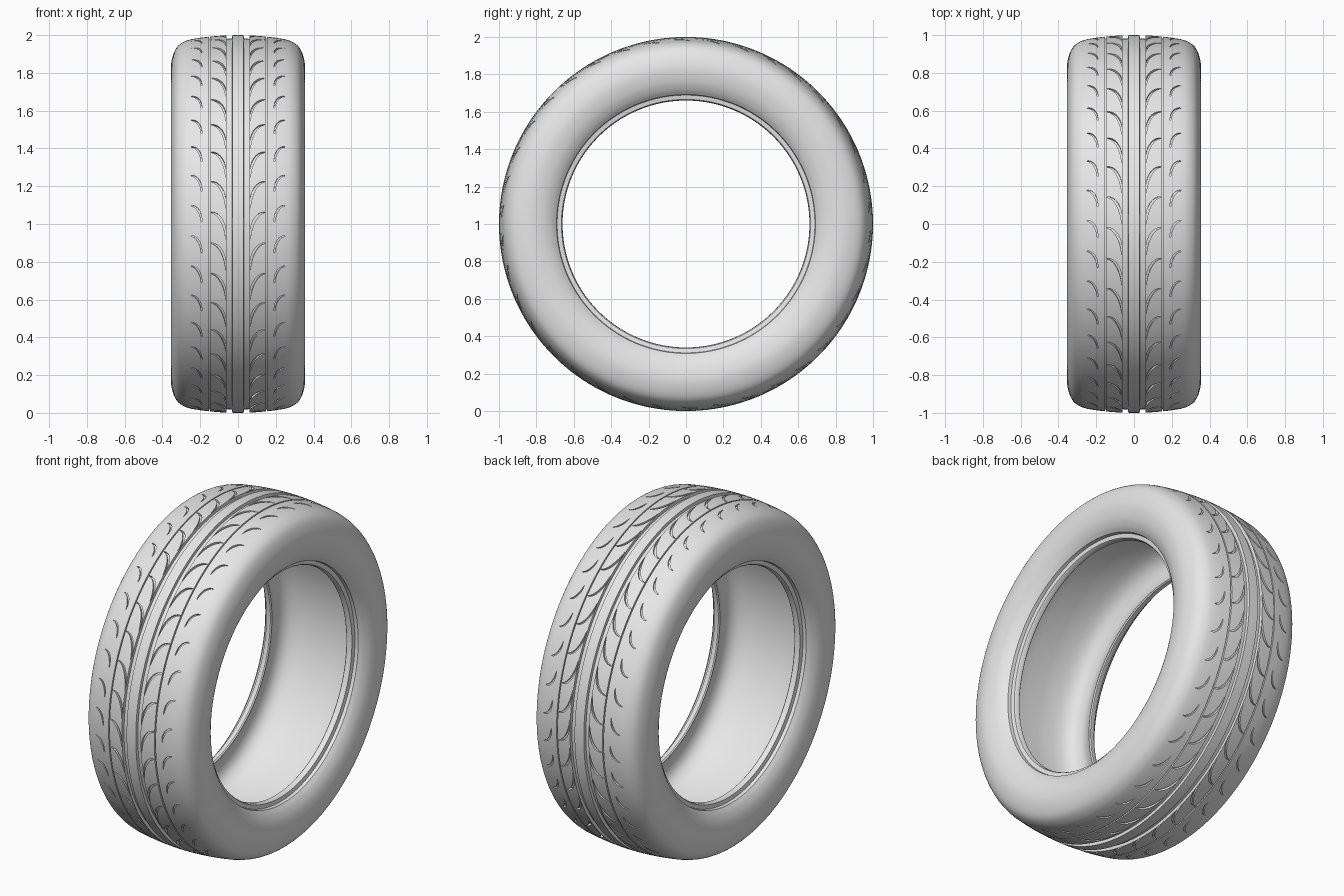
import bpy, bmesh
from math import sin, cos, pi, radians
from mathutils import Vector

cube = bpy.data.objects.get("Cube")
if cube:
    bpy.data.objects.remove(cube, do_unlink=True)

REPEATS = 38             # tread pattern repeats around the tyre
SEGMENTS = REPEATS * 5


def crown(x):
    """Radius of the slightly domed tread at width x."""
    return 1.0 - 0.35 * x * x


def around(x, r, angle):
    """Point on the wheel, angle 0 at the front and rising."""
    return (x, -r * cos(angle), 1 + r * sin(angle))


def smooth_path(points, steps=4):
    """Catmull-Rom curve through the points."""
    p = [Vector(q) for q in points]
    p = [2 * p[0] - p[1]] + p + [2 * p[-1] - p[-2]]
    out = []
    for a, b, c, d in zip(p, p[1:], p[2:], p[3:]):
        for i in range(steps):
            t = i / steps
            out.append(tuple(0.5 * (2 * b + (c - a) * t
                                    + (2 * a - 5 * b + 4 * c - d) * t ** 2
                                    + (3 * b - a - 3 * c + d) * t ** 3)))
    return out + [tuple(p[-2])]


def finish(bm, name):
    bmesh.ops.recalc_face_normals(bm, faces=bm.faces)
    mesh = bpy.data.meshes.new(name)
    bm.to_mesh(mesh)
    bm.free()
    obj = bpy.data.objects.new(name, mesh)
    bpy.context.collection.objects.link(obj)
    return obj


# Tread half profile, with a wide and a narrow groove running round
half = [(0, crown(0))]
for x0, x1, depth in ((0.03, 0.061, 0.018), (0.147, 0.154, 0.009)):
    half += [(x0, crown(x0)), (x0 + 0.001, crown(x0) - depth),
             (x1 - 0.001, crown(x1) - depth), (x1, crown(x1))]
    half.append((x1 + 0.04, crown(x1 + 0.04)))

# Shoulder and bulging sidewall
half += smooth_path([(0.245, 0.979), (0.285, 0.966), (0.322, 0.938),
                     (0.345, 0.89), (0.355, 0.83), (0.345, 0.765),
                     (0.325, 0.72), (0.303, 0.692)])
# Stepped bead
half += [(0.284, 0.689), (0.28, 0.666), (0.272, 0.661), (0.25, 0.66)]
# Inner cavity
half += smooth_path([(0.244, 0.666), (0.265, 0.71), (0.275, 0.76),
                     (0.255, 0.815), (0.2, 0.85), (0.1, 0.867), (0, 0.87)])
profile = half + [(-x, r) for x, r in half[-2:0:-1]]

# Tyre body: the closed profile turned around the axle
bm = bmesh.new()
rings = [[bm.verts.new(around(x, r, 2 * pi * k / SEGMENTS)) for x, r in profile]
         for k in range(SEGMENTS)]
n = len(profile)
for k, ring in enumerate(rings):
    following = rings[(k + 1) % SEGMENTS]
    for j in range(n):
        i = (j + 1) % n
        bm.faces.new((ring[j], ring[i], following[i], following[j]))
tyre = finish(bm, "tyre")


def add_sipe(bm, side, angle, x_out, x_in, top, bottom, width, depth):
    """Curved, tapering cutter: a quarter ellipse swept across the tread."""
    steps, last = 8, None
    for k in range(steps + 1):
        a = pi / 2 * k / steps
        w = 0.0012 + width / 2 * sin(pi * k / steps)
        section = []
        for offset, outer in ((-w, False), (w, False), (w, True), (-w, True)):
            x = x_out - (x_out - x_in + offset) * sin(a)
            s = bottom + (top - bottom + offset) * cos(a)
            r = 1.03 if outer else crown(x) - depth
            section.append(bm.verts.new(around(side * x, r, angle + s)))
        if last:
            for j in range(4):
                i = (j + 1) % 4
                bm.faces.new((last[j], last[i], section[i], section[j]))
        else:
            bm.faces.new(section)
        last = section
    bm.faces.new(last[::-1])


# Tread sipes: a long inner and a short outer row on both sides
bm = bmesh.new()
for k in range(REPEATS):
    angle = 2 * pi * k / REPEATS
    for side in (-1, 1):
        add_sipe(bm, side, angle, 0.144, 0.064, 0.062, -0.08, 0.011, 0.013)
        add_sipe(bm, side, angle, 0.25, 0.193, 0.1, 0.01, 0.008, 0.009)
cutter = finish(bm, "sipe_cutter")
cutter.hide_render = True

cut = tyre.modifiers.new("sipes", 'BOOLEAN')
cut.operation = 'DIFFERENCE'
cut.solver = 'EXACT'
cut.object = cutter
bpy.ops.object.select_all(action='DESELECT')
tyre.select_set(True)
bpy.context.view_layer.objects.active = tyre
bpy.ops.object.modifier_apply(modifier=cut.name)
bpy.data.objects.remove(cutter, do_unlink=True)

# Plain grey rubber
rubber = bpy.data.materials.new("grey_rubber")
rubber.use_nodes = True
grey = (0.8, 0.8, 0.8, 1)
rubber.diffuse_color = grey
rubber.node_tree.nodes["Principled BSDF"].inputs["Base Color"].default_value = grey
tyre.data.materials.clear()
tyre.data.materials.append(rubber)
bpy.ops.object.shade_smooth_by_angle(angle=radians(30))
